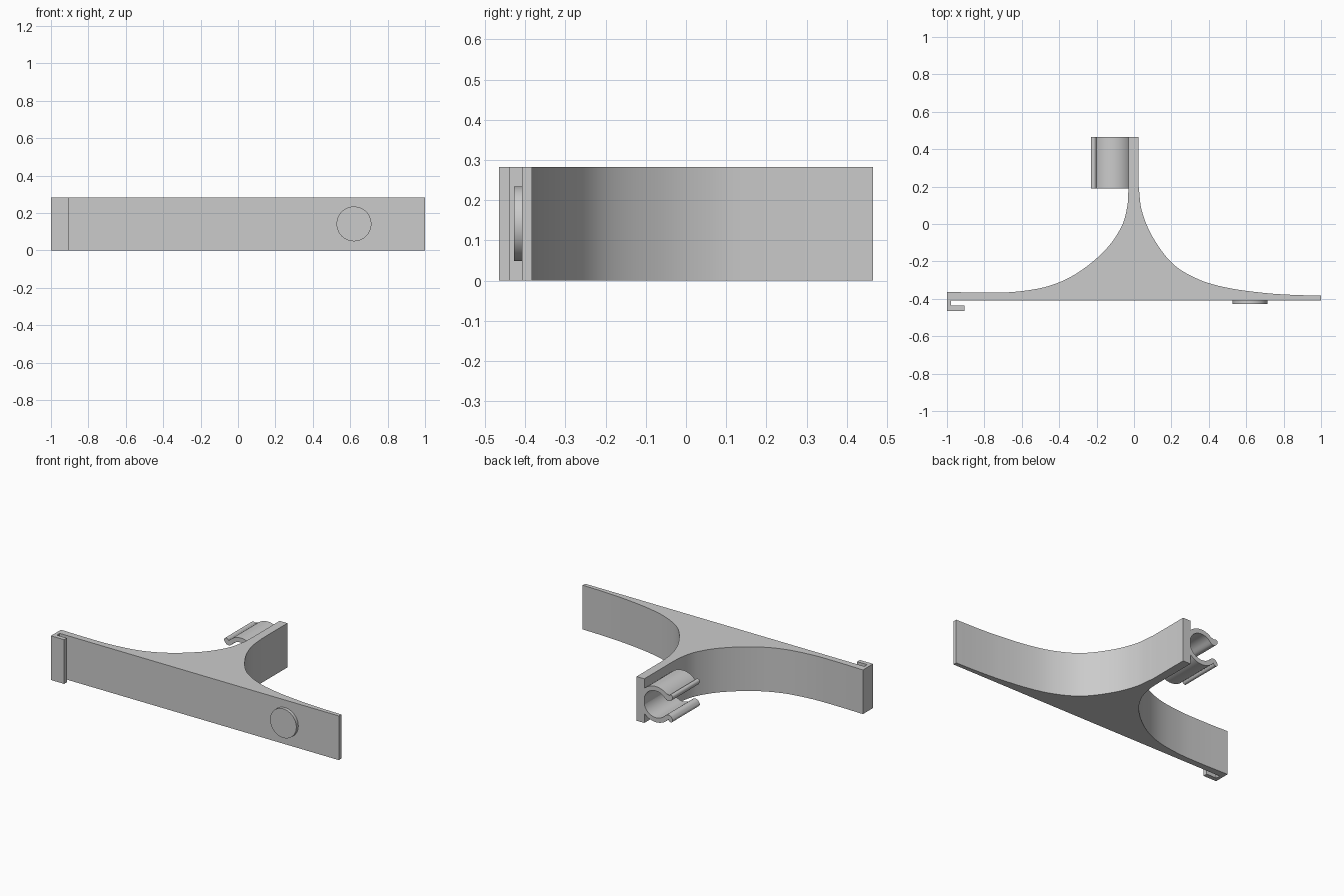
import bpy, bmesh
from math import sin, cos, pi, radians
from mathutils import Vector

if "Cube" in bpy.data.objects:
    bpy.data.objects.remove(bpy.data.objects["Cube"])

H = 0.283          # height of the strip
MID = H / 2


def prism(name, outline, to3d, a, b):
    """Extrude a closed 2D outline between two levels a and b."""
    bm = bmesh.new()
    lo = [bm.verts.new(to3d(p, a)) for p in outline]
    hi = [bm.verts.new(to3d(p, b)) for p in outline]
    n = len(outline)
    bm.faces.new(lo)
    bm.faces.new(hi[::-1])
    for i in range(n):
        j = (i + 1) % n
        bm.faces.new((lo[i], hi[i], hi[j], lo[j]))
    bmesh.ops.recalc_face_normals(bm, faces=bm.faces)
    me = bpy.data.meshes.new(name)
    bm.to_mesh(me)
    bm.free()
    ob = bpy.data.objects.new(name, me)
    bpy.context.collection.objects.link(ob)
    bpy.ops.object.select_all(action='DESELECT')
    ob.select_set(True)
    bpy.context.view_layer.objects.active = ob
    bpy.ops.object.shade_smooth_by_angle(angle=radians(30))
    return ob


def spline(pts, steps=6):
    """Smooth curve through the points (non-uniform tangents)."""
    p = [Vector(q) for q in pts]
    t = [0.0]
    for a, b in zip(p, p[1:]):
        t.append(t[-1] + (b - a).length)
    last = len(p) - 1
    m = []
    for i in range(last + 1):
        lo, hi = max(i - 1, 0), min(i + 1, last)
        m.append((p[hi] - p[lo]) / (t[hi] - t[lo]))
    out = []
    for i in range(last):
        d = t[i + 1] - t[i]
        for k in range(steps):
            s = k / steps
            out.append(p[i] * (2*s**3 - 3*s**2 + 1) + m[i] * d * (s**3 - 2*s**2 + s)
                       + p[i+1] * (3*s**2 - 2*s**3) + m[i+1] * d * (s**3 - s**2))
    return out + [p[-1]]


def stroke(path, w):
    """Outline of a rounded-end band of half width w along a path."""
    left, right = [], []
    n = len(path)
    for i, p in enumerate(path):
        d = (path[min(i + 1, n - 1)] - path[max(i - 1, 0)]).normalized()
        nrm = Vector((-d.y, d.x))
        left.append(p + nrm * w)
        right.append(p - nrm * w)

    def cap(c, start, sweep=-pi, k=8):
        r = start - c
        return [c + Vector((r.x*cos(sweep*i/k) - r.y*sin(sweep*i/k),
                            r.x*sin(sweep*i/k) + r.y*cos(sweep*i/k))) for i in range(1, k)]
    return left + cap(path[-1], left[-1]) + right[::-1] + cap(path[0], right[0])


# Flared bracket body with the hooked left end, seen from the top
right_curve = spline([(0.025, 0.2), (0.042, 0.07), (0.1, -0.07), (0.21, -0.215),
                      (0.35, -0.298), (0.5, -0.341), (0.7, -0.369), (0.85, -0.379), (1, -0.383)])
left_curve = spline([(-1, -0.363), (-0.8, -0.367), (-0.63, -0.362), (-0.45, -0.33),
                     (-0.3, -0.26), (-0.15, -0.135), (-0.065, -0.01), (-0.035, 0.1), (-0.03, 0.19)])
hook = [(1, -0.408), (-0.978, -0.408), (-0.978, -0.437), (-0.907, -0.437),
        (-0.907, -0.465), (-1, -0.465)]
body = [(0.025, 0.465)] + right_curve + hook + left_curve + [(-0.03, 0.465)]
prism("bracket_body", body, lambda p, h: (p[0], p[1], h), 0, H)

# Round locating button on the front face
circle = [(0.62 + 0.093 * cos(2*pi*i/64), MID + 0.093 * sin(2*pi*i/64)) for i in range(64)]
prism("front_button", circle, lambda p, h: (p[0], h, p[1]), -0.428, -0.4)

# Open snap clip with flared lips, profile in x-z
CX, R = -0.112, 0.1
arc = [Vector((CX + R * cos(radians(a)), R * sin(radians(a)))) for a in range(-140, 141, 7)]
lip = spline([arc[-1], (-0.198, 0.059), (-0.208, 0.061), (-0.217, 0.073)], 4)[1:]
lower = [Vector((p.x, -p.y)) for p in reversed(lip)]
clip = stroke(lower + arc + lip, 0.0145)
prism("snap_clip", clip, lambda p, h: (p[0], h, p[1] + MID), 0.19, 0.465)
